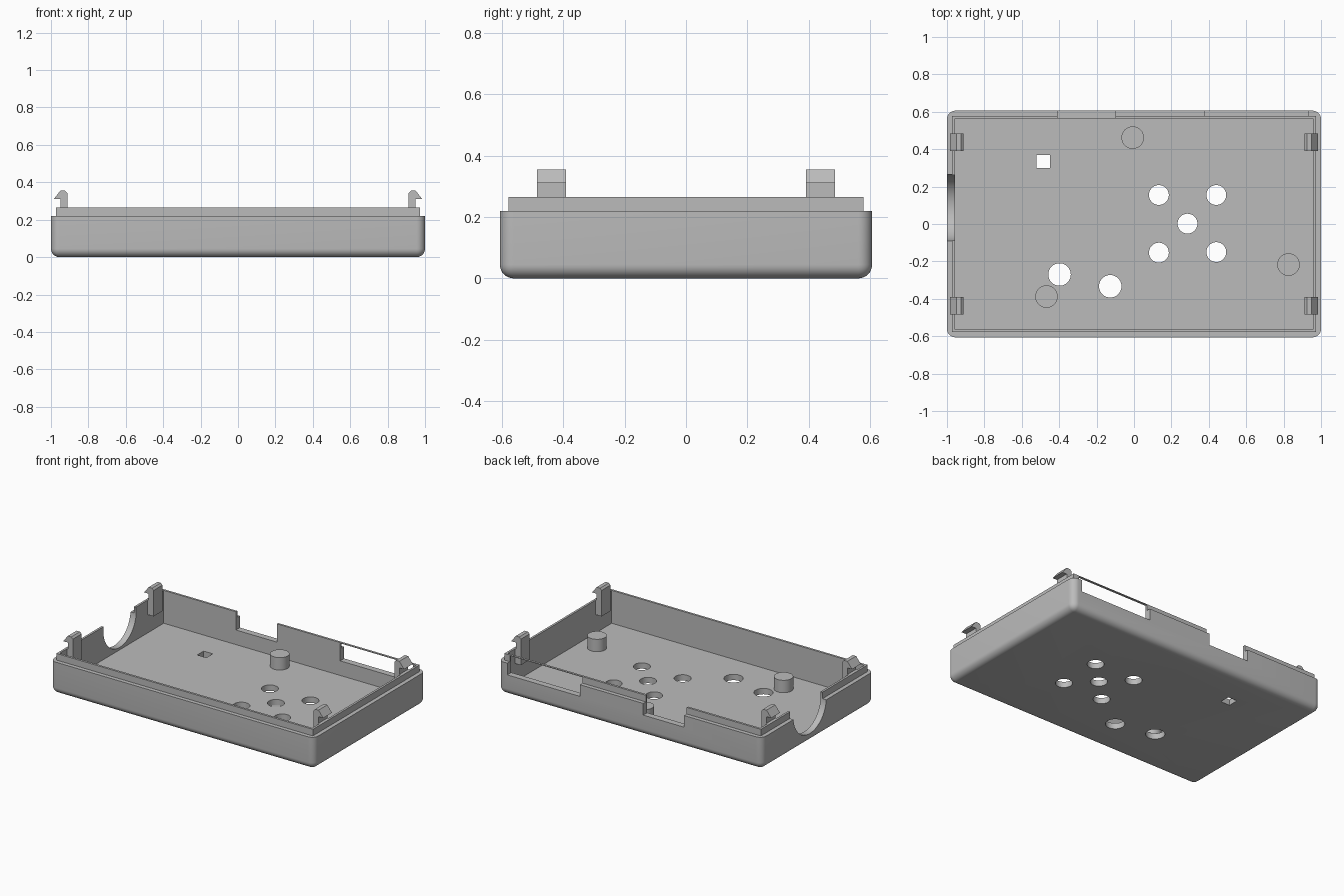
import bpy, bmesh, math

if "Cube" in bpy.data.objects:
    bpy.data.objects.remove(bpy.data.objects["Cube"])

plastic = bpy.data.materials.new("grey_plastic")
plastic.diffuse_color = (0.5, 0.5, 0.5, 1)
plastic.use_nodes = True
plastic.node_tree.nodes["Principled BSDF"].inputs["Base Color"].default_value = plastic.diffuse_color


def finish(bm, name):
    bmesh.ops.recalc_face_normals(bm, faces=bm.faces)
    me = bpy.data.meshes.new(name)
    bm.to_mesh(me)
    bm.free()
    me.materials.append(plastic)
    ob = bpy.data.objects.new(name, me)
    bpy.context.collection.objects.link(ob)
    return ob


def box(name, lo, hi, radius=0):
    bm = bmesh.new()
    bmesh.ops.create_cube(bm, size=1)
    for v in bm.verts:
        v.co = [(a + b) / 2 + c * (b - a) for a, b, c in zip(lo, hi, v.co)]
    if radius:  # round everything except the top rim
        edges = [e for e in bm.edges if min(v.co.z for v in e.verts) < hi[2] - 1e-5]
        bmesh.ops.bevel(bm, geom=edges, offset=radius, segments=8, profile=0.5,
                        affect='EDGES', clamp_overlap=True)
    return finish(bm, name)


def cylinder(name, center, r, depth, along_x=False):
    bm = bmesh.new()
    bmesh.ops.create_cone(bm, cap_ends=True, segments=64, radius1=r, radius2=r, depth=depth)
    for v in bm.verts:
        x, y, z = v.co
        if along_x:
            x, y, z = z, x, y
        v.co = (x + center[0], y + center[1], z + center[2])
    return finish(bm, name)


def boolean(target, tool, operation='DIFFERENCE'):
    mod = target.modifiers.new("bool", 'BOOLEAN')
    mod.operation, mod.solver, mod.object = operation, 'EXACT', tool
    bpy.context.view_layer.objects.active = target
    bpy.ops.object.modifier_apply(modifier=mod.name)
    bpy.data.objects.remove(tool)


def smooth(ob):
    bpy.ops.object.select_all(action='DESELECT')
    ob.select_set(True)
    bpy.context.view_layer.objects.active = ob
    bpy.ops.object.shade_smooth_by_angle(angle=math.radians(30))


# Tray shell with stepped lip
FLOOR = 0.04
shell = box("tray_shell", (-1, -0.606, 0), (1, 0.606, 0.22), 0.045)
boolean(shell, box("lip", (-0.972, -0.578, 0.1), (0.972, 0.578, 0.265)), 'UNION')
boolean(shell, box("cavity", (-0.957, -0.563, FLOOR), (0.957, 0.563, 0.5)))

# Back wall: open notch and a slot bridged by a thin strip of lip
boolean(shell, box("notch", (-0.41, 0.5, 0.14), (-0.10, 0.7, 0.5)))
boolean(shell, box("slot", (0.38, 0.5, 0.14), (0.93, 0.7, 0.26)))

# Cable opening in the left wall
boolean(shell, cylinder("cable_opening", (-1, 0.0875, 0.235), 0.178, 0.3, True))

# Floor holes
holes = [(0.133, 0.155, 0.053), (0.44, 0.155, 0.053), (0.286, 0.002, 0.053),
         (0.133, -0.153, 0.053), (0.44, -0.15, 0.053),
         (-0.398, -0.27, 0.06), (-0.127, -0.333, 0.06)]
for x, y, r in holes:
    boolean(shell, cylinder("hole", (x, y, 0), r, 0.2))
boolean(shell, box("square_hole", (-0.52, 0.30, -0.1), (-0.45, 0.37, 0.1)))
smooth(shell)

# Support posts
for i, (x, y) in enumerate([(-0.007, 0.462), (-0.468, -0.388), (0.826, -0.217)]):
    smooth(cylinder(f"support_post_{i + 1}", (x, y, 0.08), 0.06, 0.09))

# Snap clips: extruded hook profile, mirrored to all four corners
profile = [(0.912, 0.165), (0.957, 0.165), (0.957, 0.265), (0.95, 0.265), (0.95, 0.31),
           (0.985, 0.31), (0.95, 0.355), (0.924, 0.355), (0.912, 0.343)]
for sx, side in ((-1, "left"), (1, "right")):
    for sy, end in ((-1, "front"), (1, "back")):
        bm = bmesh.new()
        face = bm.faces.new([bm.verts.new((sx * x, sy * 0.39, z)) for x, z in profile])
        ext = bmesh.ops.extrude_face_region(bm, geom=[face])["geom"]
        bmesh.ops.translate(bm, vec=(0, sy * 0.095, 0),
                            verts=[g for g in ext if isinstance(g, bmesh.types.BMVert)])
        finish(bm, f"snap_clip_{end}_{side}")
